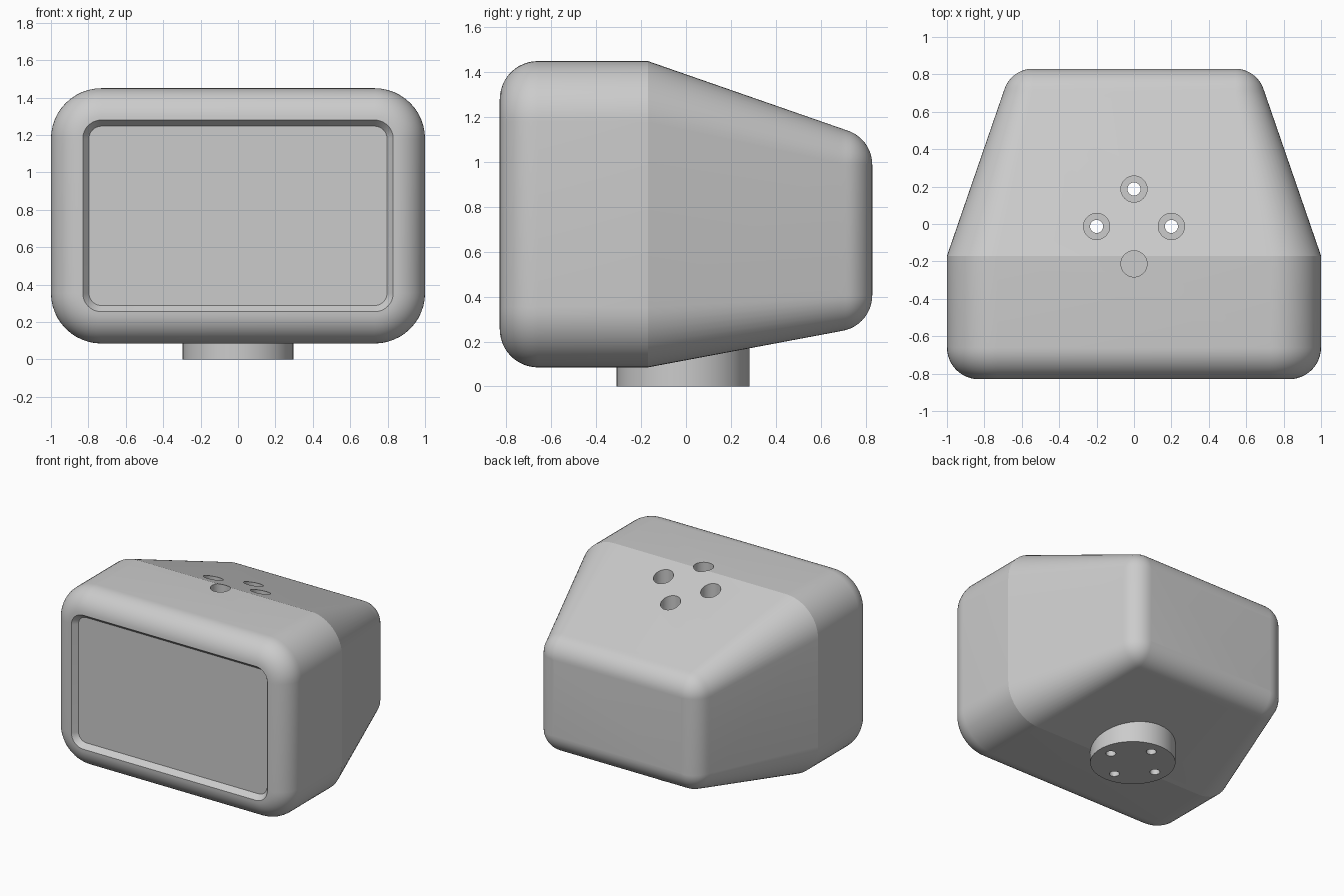
import bpy, bmesh
from math import sin, cos, pi, radians, sqrt
from mathutils import Matrix

cube = bpy.data.objects.get("Cube")
if cube:
    bpy.data.objects.remove(cube)

FRONT, CREASE, BACK = -0.83, -0.17, 0.83
TOP, BOTTOM, HALF = 1.45, 0.085, 1.0
FRONT_R, BACK_R = 0.17, 0.16
STEPS = 12

grey = bpy.data.materials.new("plain grey")
grey.use_nodes = True
grey.diffuse_color = (0.6, 0.6, 0.6, 1)
grey.node_tree.nodes["Principled BSDF"].inputs["Base Color"].default_value = grey.diffuse_color


def make_object(name, bm):
    bmesh.ops.recalc_face_normals(bm, faces=bm.faces)
    mesh = bpy.data.meshes.new(name)
    bm.to_mesh(mesh)
    bm.free()
    mesh.materials.append(grey)
    obj = bpy.data.objects.new(name, mesh)
    bpy.context.collection.objects.link(obj)
    return obj


def cylinders(name, specs):
    """One object made of upright cylinders given as (x, y, radius, bottom, top)."""
    bm = bmesh.new()
    for x, y, radius, low, high in specs:
        bmesh.ops.create_cone(bm, cap_ends=True, segments=48, radius1=radius, radius2=radius,
                              depth=high - low, matrix=Matrix.Translation((x, y, (low + high) / 2)))
    return make_object(name, bm)


def section(bm, y, half, low, high, r):
    """Rounded rectangle across the body at depth y."""
    corners = [(half - r, high - r), (r - half, high - r), (r - half, low + r), (half - r, low + r)]
    return [bm.verts.new((cx + r * cos(a), y, cz + r * sin(a)))
            for k, (cx, cz) in enumerate(corners)
            for a in [(k + i / STEPS) * pi / 2 for i in range(STEPS + 1)]]


def shrink(y, slope):
    """How far a tapering wall has moved inward at depth y, with the rear rounding."""
    centre = BACK - BACK_R
    if y <= centre + BACK_R * slope / sqrt(1 + slope * slope):
        return slope * max(0, y - CREASE)
    arc = sqrt(max(0, BACK_R ** 2 - (y - centre) ** 2))
    return slope * (centre - CREASE) + BACK_R * sqrt(1 + slope * slope) - arc


# Body: recessed front panel, rounded rim, straight front, tapered and rounded rear
bm = bmesh.new()
rings = []


def front_ring(y, inset):
    rings.append(section(bm, y, HALF - inset, BOTTOM + inset, TOP - inset, 0.27 - inset))


front_ring(FRONT + 0.04, FRONT_R + 0.033)
for i in range(STEPS + 1):
    a = i / STEPS * pi / 2
    front_ring(FRONT + FRONT_R * (1 - cos(a)), FRONT_R * (1 - sin(a)))
front_ring(CREASE, 0)
for i in range(STEPS + 1):
    a = i / STEPS * pi / 2
    y = BACK - BACK_R + BACK_R * sin(a)
    radius = max(0.004, BACK_R * cos(a))
    rings.append(section(bm, y, HALF - shrink(y, 0.345), BOTTOM + shrink(y, 0.188),
                         TOP - shrink(y, 0.348), radius))
for one, two in zip(rings, rings[1:]):
    n = len(one)
    for i in range(n):
        j = (i + 1) % n
        bm.faces.new((one[i], one[j], two[j], two[i]))
bm.faces.new(rings[0])
bm.faces.new(rings[-1])
body = make_object("body", bm)

# Round mounting foot
MID_Y = -0.013
foot = cylinders("mounting_foot", [(0, MID_Y, 0.297, 0, 0.22)])

# Wide shafts from above, narrow screw holes from below; the front screw hole is blind
spots = [(0, 0.2), (-0.2, 0), (0.2, 0), (0, -0.2)]
shafts = cylinders("shaft_cutter", [(x, MID_Y + y, 0.07, 0.25, 1.7) for x, y in spots])
screws = cylinders("screw_cutter", [(x, MID_Y + y, 0.035, -0.1, 0.12 if y < 0 else 0.4)
                                    for x, y in spots])


def cut(target, cutter):
    cutter.hide_render = True
    mod = target.modifiers.new("cut", 'BOOLEAN')
    mod.operation = 'DIFFERENCE'
    mod.solver = 'EXACT'
    mod.object = cutter
    bpy.context.view_layer.objects.active = target
    bpy.ops.object.modifier_apply(modifier=mod.name)


cut(body, shafts)
cut(body, screws)
cut(foot, screws)
for cutter in (shafts, screws):
    bpy.data.objects.remove(cutter)

# Smooth roundings, sharp creases
for obj in (body, foot):
    bpy.ops.object.select_all(action='DESELECT')
    obj.select_set(True)
    bpy.context.view_layer.objects.active = obj
    bpy.ops.object.shade_smooth_by_angle(angle=radians(9))
